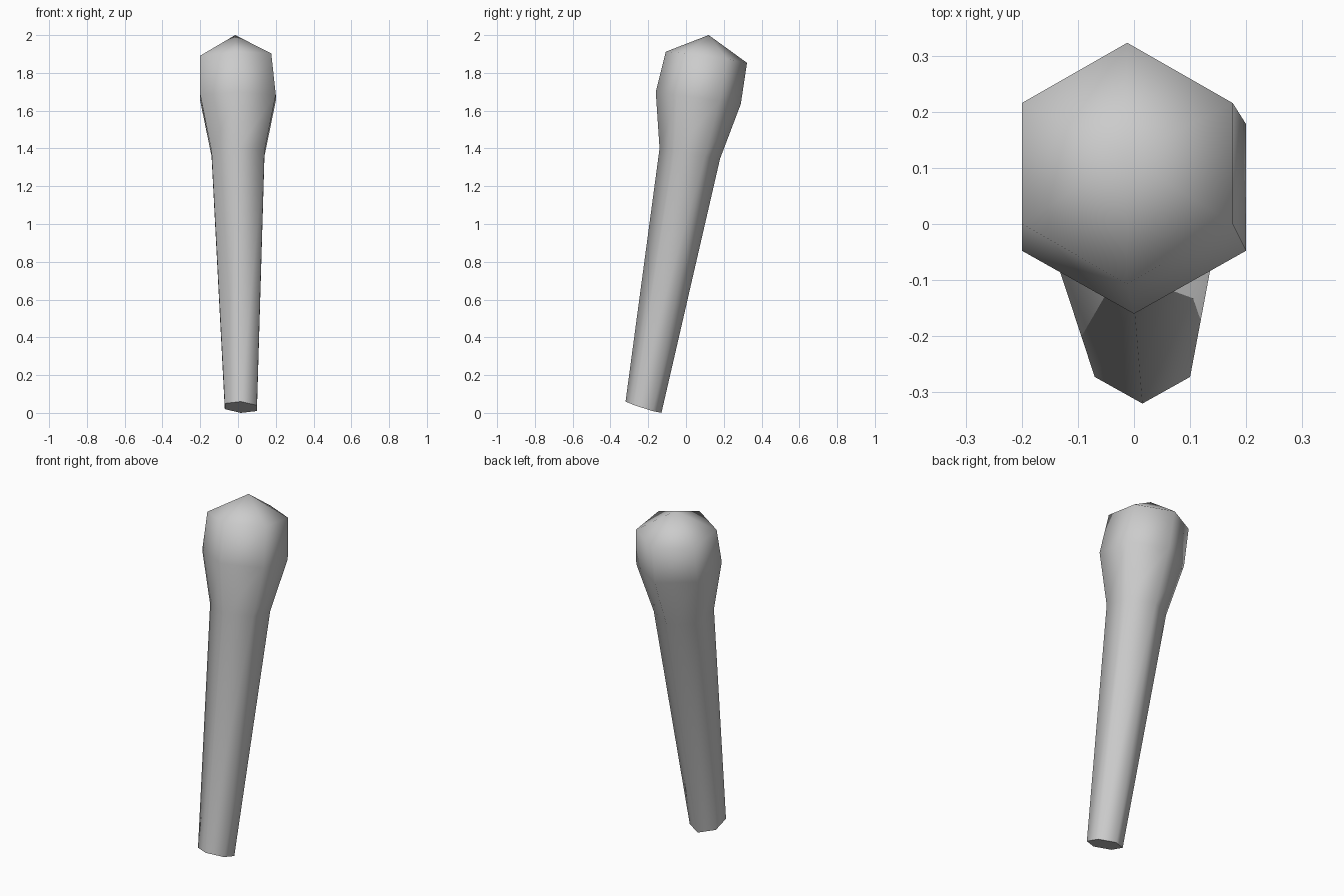
import bpy, bmesh

if "Cube" in bpy.data.objects:
    bpy.data.objects.remove(bpy.data.objects["Cube"])

# Six-sided rings: left x, right x, front (y, z), back (y, z), rise to the right
RINGS = [
    (-0.07, 0.10, (-0.32, 0.06), (-0.13, 0.00), -0.005),
    (-0.14, 0.14, (-0.14, 1.40), (0.18, 1.345), 0.0),
    (-0.20, 0.20, (-0.16, 1.70), (0.29, 1.635), 0.0),
    (-0.20, 0.176, (-0.107, 1.912), (0.323, 1.853), 0.006),
]
APEX = (-0.015, 0.12, 2.0)
# (side, fraction from front to back)
CORNERS = [(0, 0), (1, 0.25), (1, 0.75), (0, 1), (-1, 0.75), (-1, 0.25)]


def make_ring(bm, left, right, front, back, rise):
    verts = []
    for side, t in CORNERS:
        x = (left + right) / 2 + side * (right - left) / 2
        y = front[0] + (back[0] - front[0]) * t
        z = front[1] + (back[1] - front[1]) * t + side * rise
        verts.append(bm.verts.new((x, y, z)))
    return verts


# Leaning tapered handle that swells into a pointed knob
bm = bmesh.new()
rings = [make_ring(bm, *r) for r in RINGS]
for low, high in zip(rings, rings[1:]):
    for i in range(6):
        j = (i + 1) % 6
        bm.faces.new((low[i], low[j], high[j], high[i]))
tip = bm.verts.new(APEX)
for i in range(6):
    bm.faces.new((rings[-1][i], rings[-1][(i + 1) % 6], tip))
for f in bm.faces:
    f.smooth = True

# Flat end cap with a sharp rim
cap = bm.faces.new(rings[0][::-1])
for e in cap.edges:
    e.smooth = False

bmesh.ops.recalc_face_normals(bm, faces=bm.faces)
mesh = bpy.data.meshes.new("club")
bm.to_mesh(mesh)
bm.free()
bpy.context.collection.objects.link(bpy.data.objects.new("club", mesh))
